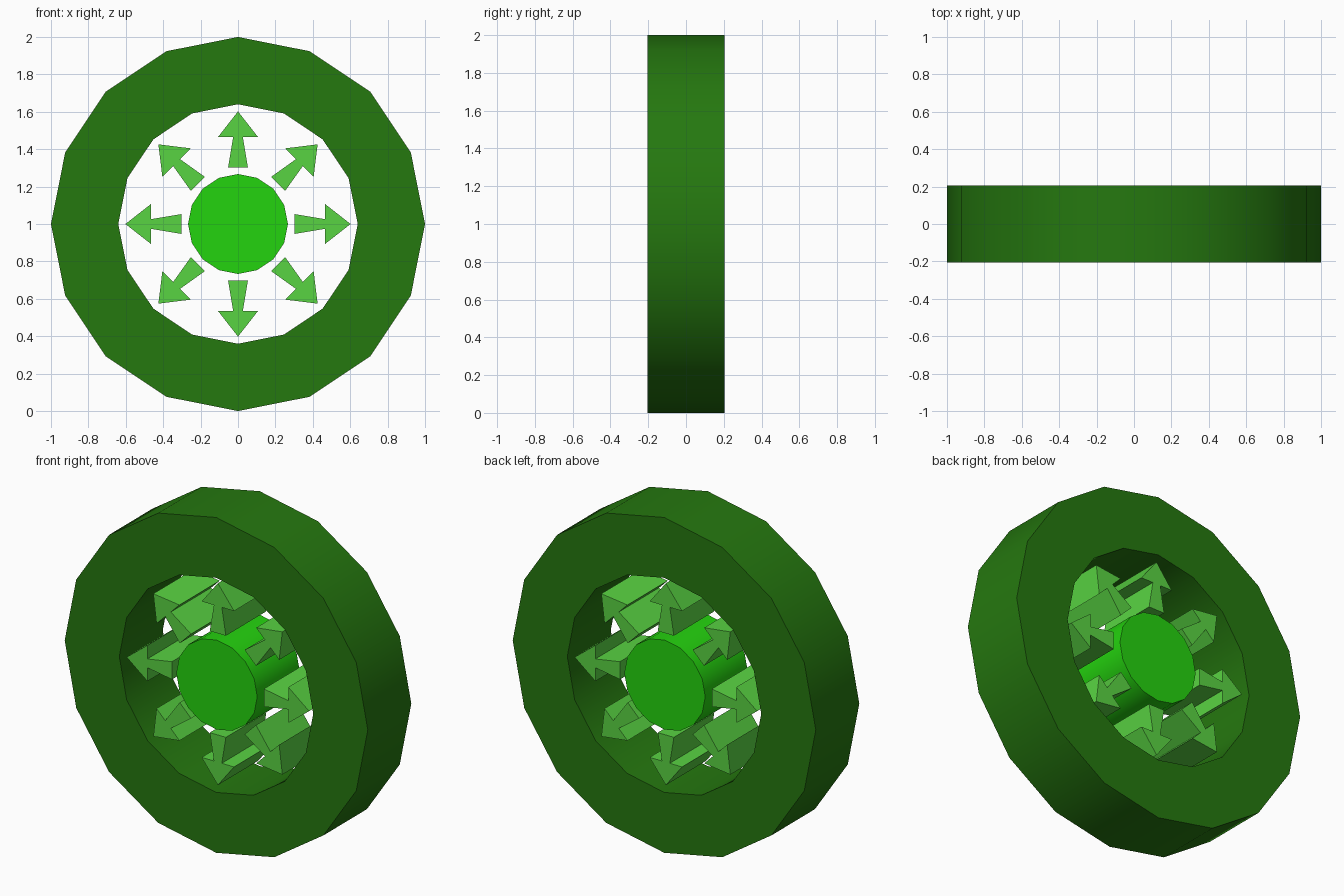
import bpy, bmesh, math

if "Cube" in bpy.data.objects:
    bpy.data.objects.remove(bpy.data.objects["Cube"])

DEPTH, CENTRE_Z, SIDES = 0.41, 1.0, 16


def material(name, rgb):
    m = bpy.data.materials.new(name)
    m.diffuse_color = (*[(c / 255 / 12.92) if c < 11 else ((c / 255 + 0.055) / 1.055) ** 2.4
                         for c in rgb], 1)
    m.use_nodes = True
    m.node_tree.nodes["Principled BSDF"].inputs["Base Color"].default_value = m.diffuse_color
    return m


def circle(r):
    return [(r * math.sin(2 * math.pi * i / SIDES), r * math.cos(2 * math.pi * i / SIDES))
            for i in range(SIDES)]


def finish(name, bm, mat, smooth=False):
    bmesh.ops.recalc_face_normals(bm, faces=bm.faces)
    me = bpy.data.meshes.new(name)
    bm.to_mesh(me)
    bm.free()
    me.materials.append(mat)
    ob = bpy.data.objects.new(name, me)
    ob.location.z = CENTRE_Z
    bpy.context.collection.objects.link(ob)
    if smooth:
        bpy.ops.object.select_all(action='DESELECT')
        ob.select_set(True)
        bpy.context.view_layer.objects.active = ob
        bpy.ops.object.shade_smooth_by_angle(angle=math.radians(30))
    return ob


def loop(bm, outline, y):
    return [bm.verts.new((x, y, z)) for x, z in outline]


def prism(name, outline, mat, depth, smooth=False):
    bm = bmesh.new()
    a, b = loop(bm, outline, -depth / 2), loop(bm, outline, depth / 2)
    bm.faces.new(a)
    bm.faces.new(b[::-1])
    n = len(a)
    for i in range(n):
        j = (i + 1) % n
        bm.faces.new((a[i], a[j], b[j], b[i]))
    return finish(name, bm, mat, smooth)


dark = material("dark_green", (37, 120, 15))
bright = material("bright_green", (36, 211, 14))
light = material("light_green", (89, 212, 66))

# Outer ring: four loops bridged in a closed rectangle section
bm = bmesh.new()
h = DEPTH / 2
rings = [loop(bm, circle(r), y) for r, y in ((1, -h), (1, h), (0.64, h), (0.64, -h))]
for k in range(4):
    a, b = rings[k], rings[(k + 1) % 4]
    for i in range(SIDES):
        j = (i + 1) % SIDES
        bm.faces.new((a[i], a[j], b[j], b[i]))
finish("outer_ring", bm, dark, True)

# Central hub
prism("hub", circle(0.267), bright, DEPTH - 0.01, True)

# Eight arrows pointing outward
half = [(0.053, 0.303), (0.026, 0.465), (0.107, 0.465), (0, 0.602)]
arrow = half + [(-x, z) for x, z in half[-2::-1]]
for i in range(8):
    ob = prism(f"arrow_{i + 1}", arrow, light, DEPTH - 0.03)
    ob.rotation_euler.y = i * math.pi / 4
